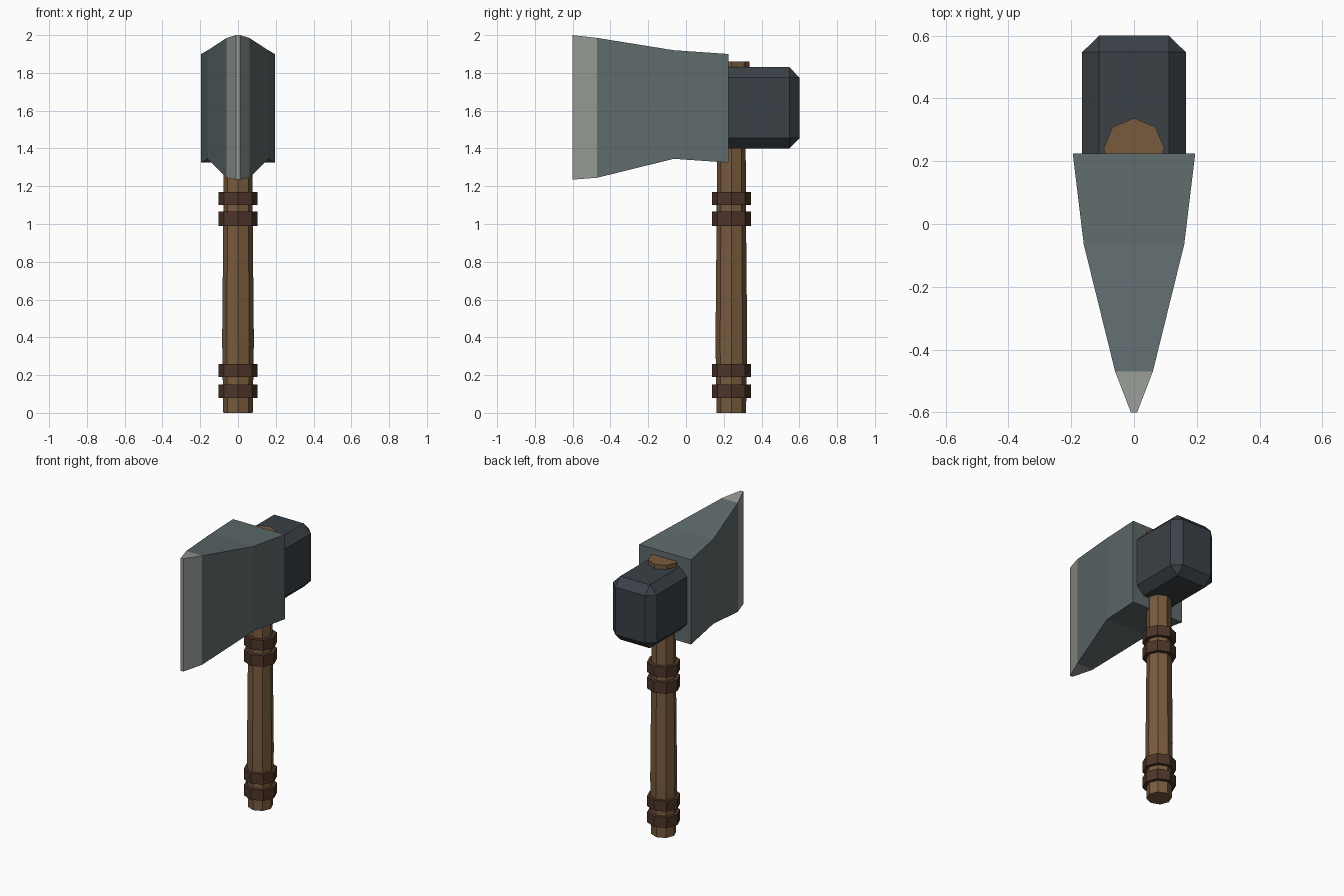
import bpy, bmesh
from math import cos, sin, pi

if "Cube" in bpy.data.objects:
    bpy.data.objects.remove(bpy.data.objects["Cube"])

AXIS_Y = 0.24  # handle axis


def material(name, rgb):
    m = bpy.data.materials.new(name)
    m.diffuse_color = (*rgb, 1)
    m.use_nodes = True
    m.node_tree.nodes["Principled BSDF"].inputs["Base Color"].default_value = m.diffuse_color
    return m


def loft(name, rings, mats):
    """Skin a list of point rings, capped at both ends; last band uses the last material."""
    bm = bmesh.new()
    loops = [[bm.verts.new(p) for p in ring] for ring in rings]
    n = len(loops[0])
    last = len(mats) - 1
    bm.faces.new(loops[0])
    bm.faces.new(loops[-1]).material_index = last
    for k, (a, b) in enumerate(zip(loops, loops[1:])):
        for i in range(n):
            j = (i + 1) % n
            f = bm.faces.new((a[i], a[j], b[j], b[i]))
            f.material_index = last if k == len(loops) - 2 else 0
    bmesh.ops.recalc_face_normals(bm, faces=bm.faces[:])
    me = bpy.data.meshes.new(name)
    bm.to_mesh(me)
    bm.free()
    for m in mats:
        me.materials.append(m)
    ob = bpy.data.objects.new(name, me)
    bpy.context.collection.objects.link(ob)
    return ob


def octagon(z, r):
    return [(r * cos(i * pi / 4), AXIS_Y + r * sin(i * pi / 4), z) for i in range(8)]


def section(y, hx, z0, z1):
    return [(-hx, y, z0), (hx, y, z0), (hx, y, z1), (-hx, y, z1)]


def chamfered(y, hx, z0, z1, c):
    return [(-hx + c, y, z0), (hx - c, y, z0), (hx, y, z0 + c), (hx, y, z1 - c),
            (hx - c, y, z1), (-hx + c, y, z1), (-hx, y, z1 - c), (-hx, y, z0 + c)]


wood = material("wood", (0.19, 0.105, 0.047))
leather = material("leather", (0.075, 0.035, 0.022))
steel = material("steel", (0.115, 0.145, 0.15))
bright = material("bright_steel", (0.30, 0.32, 0.29))
iron = material("dark_iron", (0.042, 0.052, 0.062))

# Octagonal wooden handle, slightly swelling at the grip and flared at the top
loft("handle", [octagon(z, r) for z, r in
                ((0, 0.078), (0.38, 0.084), (1.0, 0.078), (1.4, 0.076), (1.86, 0.097))], [wood])

# Leather bands
for i, (z0, z1) in enumerate(((0.08, 0.15), (0.19, 0.26), (0.99, 1.065), (1.10, 1.17))):
    loft(f"grip_band_{i + 1}", [octagon(z0, 0.103), octagon(z1, 0.103)], [leather])

# Wedge-shaped blade with a bright cutting edge
loft("blade", [section(0.225, 0.195, 1.325, 1.90), section(-0.065, 0.16, 1.345, 1.92),
               section(-0.47, 0.06, 1.245, 1.985), section(-0.60, 0.01, 1.235, 2.0)],
     [steel, bright])

# Hammer poll behind the blade: long edges chamfered, back face chamfered too
C = 0.054
hammer = [chamfered(y, 0.165, 1.40, 1.83, C) for y in (0.15, 0.547)]
hammer.append([(max(-0.111, min(0.111, x)), 0.60, max(1.454, min(1.776, z)))
               for x, y, z in hammer[0]])
ob = loft("hammer_poll", hammer, [iron])
bm = bmesh.new()
bm.from_mesh(ob.data)
bmesh.ops.remove_doubles(bm, verts=bm.verts[:], dist=1e-4)
bm.to_mesh(ob.data)
bm.free()
